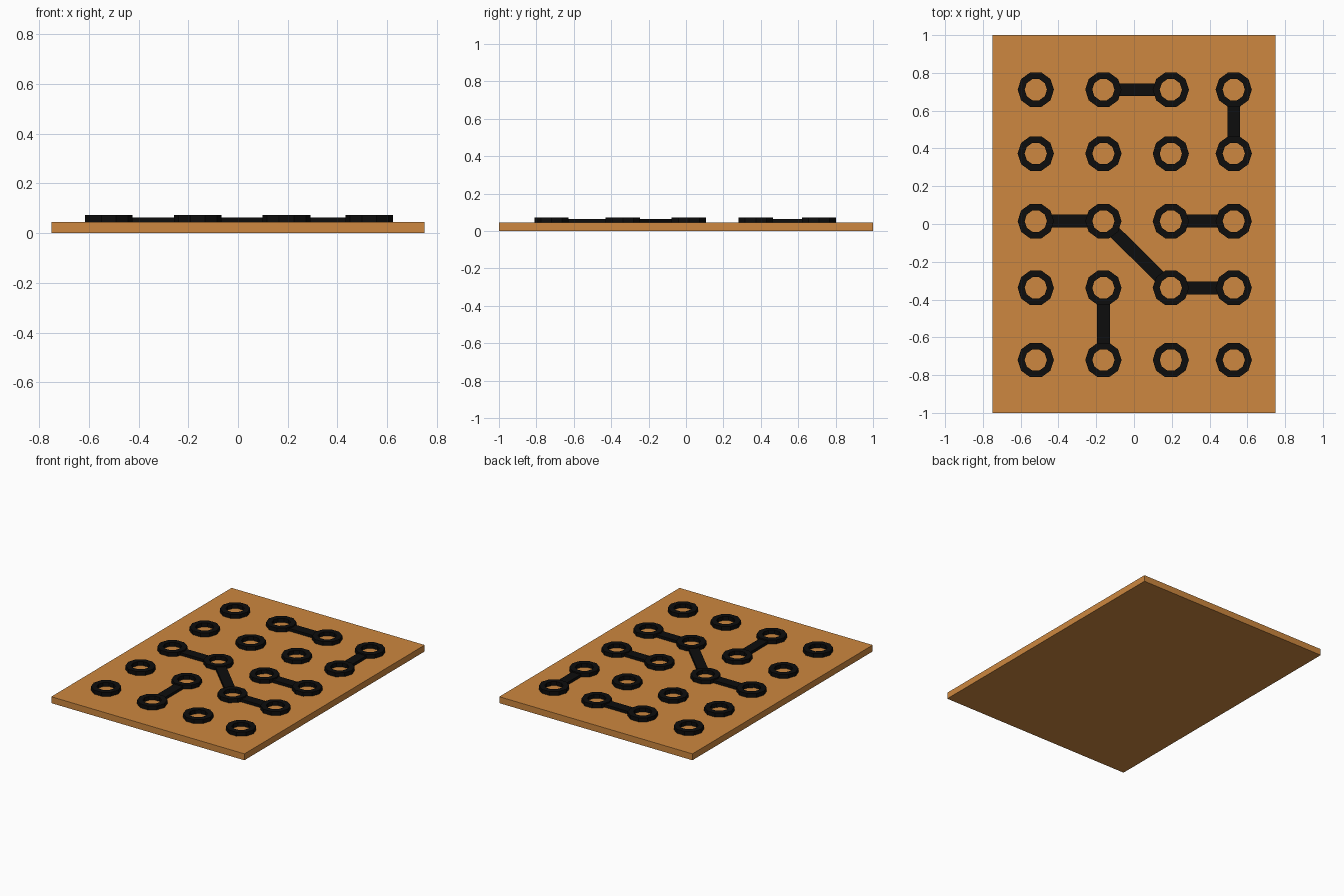
import bpy, bmesh, math
from mathutils import Matrix, Vector

if "Cube" in bpy.data.objects:
    bpy.data.objects.remove(bpy.data.objects["Cube"])


def material(name, color):
    m = bpy.data.materials.new(name)
    m.diffuse_color = (*color, 1)
    m.use_nodes = True
    m.node_tree.nodes["Principled BSDF"].inputs["Base Color"].default_value = m.diffuse_color
    return m


COPPER = material("copper_brown", (0.61, 0.245, 0.05))
BLACK = material("black", (0.004, 0.004, 0.004))

COLS = [-0.52, -0.162, 0.195, 0.528]
ROWS = [0.711, 0.373, 0.015, -0.338, -0.72]
BOARD_H, TRACE_TOP, RING_TOP = 0.045, 0.064, 0.073
R_OUT, R_IN, SIDES = 0.096, 0.059, 10


def finish(bm, name, mat):
    bmesh.ops.recalc_face_normals(bm, faces=bm.faces)
    me = bpy.data.meshes.new(name)
    bm.to_mesh(me)
    bm.free()
    me.materials.append(mat)
    ob = bpy.data.objects.new(name, me)
    bpy.context.collection.objects.link(ob)
    return ob


def box(name, center, size, mat, angle=0):
    bm = bmesh.new()
    bmesh.ops.create_cube(bm, size=1, matrix=Matrix.Translation(center)
                          @ Matrix.Rotation(angle, 4, 'Z') @ Matrix.Diagonal((*size, 1)))
    return finish(bm, name, mat)


def ring(name, x, y):
    # closed rectangular section swept around a ten-sided loop
    bm = bmesh.new()
    section = [(R_IN, BOARD_H), (R_OUT, BOARD_H), (R_OUT, RING_TOP), (R_IN, RING_TOP)]
    loops = []
    for i in range(SIDES):
        a = math.tau * i / SIDES
        loops.append([bm.verts.new((x + r * math.cos(a), y + r * math.sin(a), z))
                      for r, z in section])
    for i in range(SIDES):
        p, q = loops[i], loops[(i + 1) % SIDES]
        for j in range(4):
            k = (j + 1) % 4
            bm.faces.new((p[j], q[j], q[k], p[k]))
    return finish(bm, name, BLACK)


def trace(name, start, end):
    # bar between two pads, stopping inside each ring wall
    a = Vector((COLS[start[0]], ROWS[start[1]]))
    b = Vector((COLS[end[0]], ROWS[end[1]]))
    d, mid = b - a, (a + b) / 2
    box(name, (mid.x, mid.y, (BOARD_H + TRACE_TOP) / 2),
        (d.length - 2 * 0.075, 0.068, TRACE_TOP - BOARD_H), BLACK, math.atan2(d.y, d.x))


# board
box("circuit_board", (0, 0, BOARD_H / 2), (1.5, 2, BOARD_H), COPPER)

# solder pads
for r, y in enumerate(ROWS):
    for c, x in enumerate(COLS):
        ring(f"pad_ring_{r}_{c}", x, y)

# traces as (column, row) pairs
LINKS = [((1, 0), (2, 0)), ((3, 0), (3, 1)), ((0, 2), (1, 2)), ((2, 2), (3, 2)),
         ((1, 2), (2, 3)), ((2, 3), (3, 3)), ((1, 3), (1, 4))]
for i, (s, e) in enumerate(LINKS):
    trace(f"trace_{i}", s, e)
